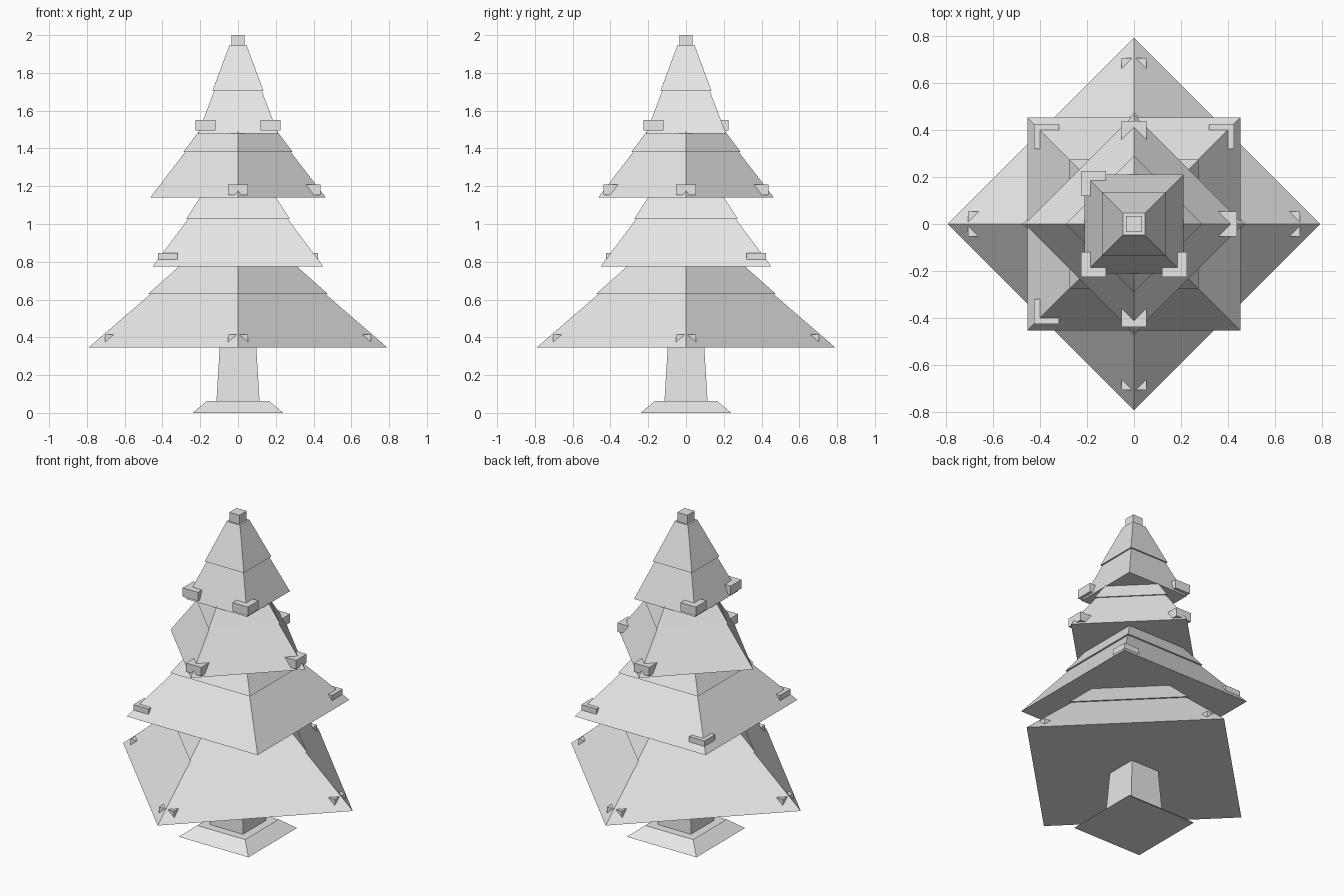
import bpy
import math

if "Cube" in bpy.data.objects:
    bpy.data.objects.remove(bpy.data.objects["Cube"])

grey = bpy.data.materials.new("light_grey")
grey.diffuse_color = (0.8, 0.8, 0.8, 1)
grey.use_nodes = True
grey.node_tree.nodes["Principled BSDF"].inputs["Base Color"].default_value = grey.diffuse_color


def finish(name):
    ob = bpy.context.object
    ob.name = name
    ob.data.materials.append(grey)
    return ob


def frustum(name, z0, z1, r0, r1, diamond=False):
    """Square frustum; r is the half side, or the corner reach for a diamond."""
    k = 1 if diamond else math.sqrt(2)
    bpy.ops.mesh.primitive_cone_add(vertices=4, radius1=r0 * k, radius2=r1 * k,
                                    depth=z1 - z0, location=(0, 0, (z0 + z1) / 2))
    ob = finish(name)
    # the primitive's corners lie on the axes
    if not diamond:
        ob.rotation_euler.z = math.pi / 4
    return ob


def box(name, x, y, z, w, h):
    bpy.ops.mesh.primitive_cube_add(size=1, location=(x, y, z))
    ob = finish(name)
    ob.scale = (w, w, h)
    return ob


# Foot and trunk
frustum("foot", 0, 0.062, 0.24, 0.165)
frustum("trunk", 0.062, 0.36, 0.114, 0.096)

# Branch tiers: lower skirt and a slightly overhanging upper skirt
tiers = [
    # z0, z_mid, z_top, reach, skirt top, upper reach, upper top, diamond
    (0.345, 0.63, 0.80, 0.792, 0.462, 0.475, 0.285, True),
    (0.775, 1.026, 1.16, 0.452, 0.264, 0.275, 0.188, False),
    (1.14, 1.38, 1.50, 0.465, 0.280, 0.290, 0.200, True),
    (1.48, 1.705, 1.945, 0.211, 0.126, 0.135, 0.046, False),
]
for i, (z0, zm, z1, r0, r1, r2, r3, diamond) in enumerate(tiers, 1):
    frustum(f"lower_branches_{i}", z0, zm, r0, r1, diamond)
    frustum(f"upper_branches_{i}", zm, z1, r2, r3, diamond)

# Block on the tip
box("tip_block", 0, 0, 1.9725, 0.07, 0.055)

# Ornament blocks sunk into the tier corners
ornaments = [
    (0.387, 0.652, [(1, 0), (-1, 0), (0, 1), (0, -1)]),
    (0.818, 0.372, [(-1, 1), (-1, -1), (1, 1)]),
    (1.182, 0.385, [(1, 0), (0, 1), (0, -1)]),
    (1.523, 0.172, [(-1, 1), (-1, -1), (1, -1)]),
]
for i, (z, reach, corners) in enumerate(ornaments, 1):
    for sx, sy in corners:
        box(f"ornament_{i}", sx * reach, sy * reach, z, 0.105, 0.055)
